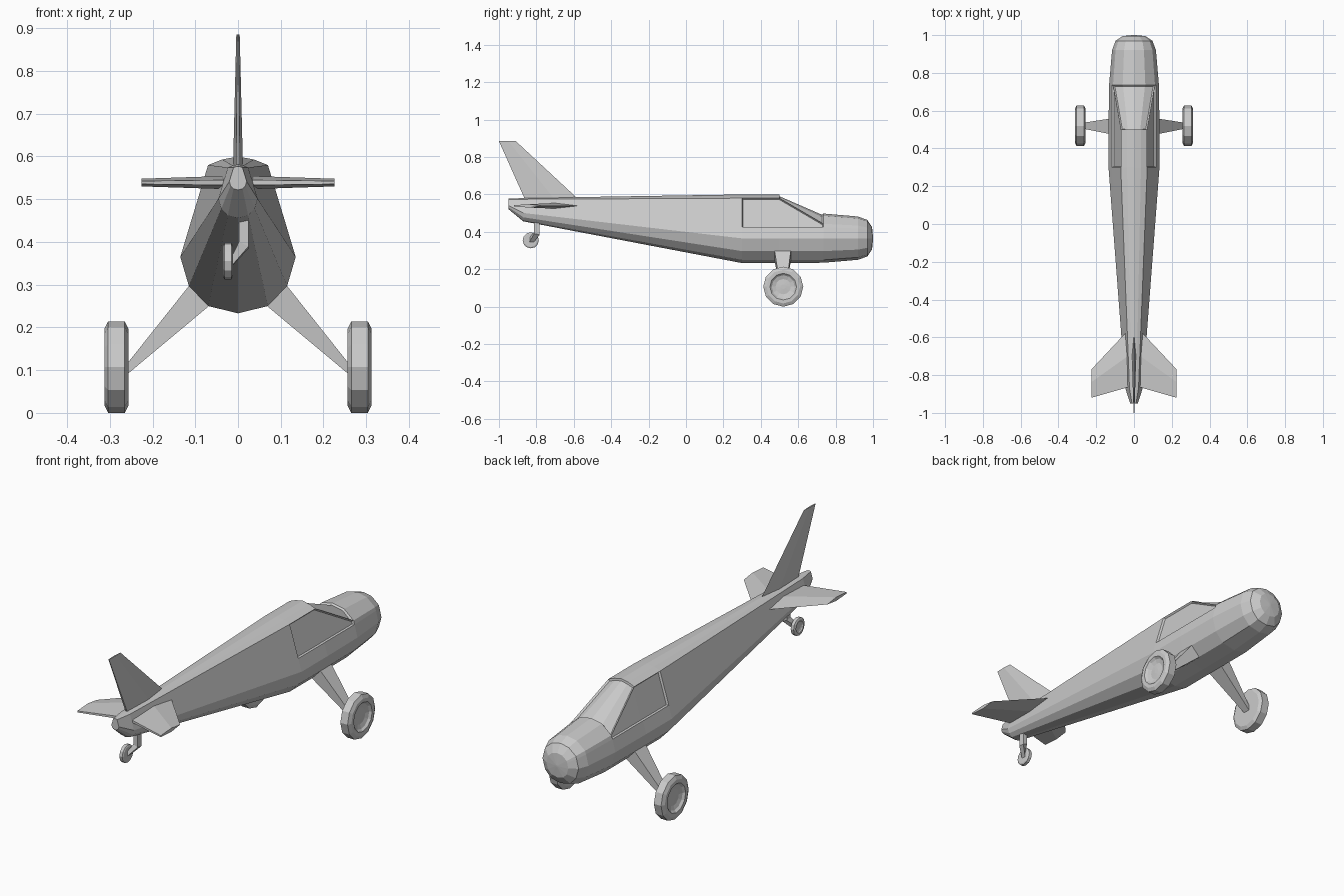
import bpy, bmesh, math
from mathutils import Vector

if "Cube" in bpy.data.objects:
    bpy.data.objects.remove(bpy.data.objects["Cube"])


def finish(bm, name):
    bmesh.ops.recalc_face_normals(bm, faces=bm.faces)
    me = bpy.data.meshes.new(name)
    bm.to_mesh(me)
    bm.free()
    ob = bpy.data.objects.new(name, me)
    bpy.context.collection.objects.link(ob)
    return ob


def loft_bm(rings):
    """Skin closed rings of equal size and cap the ends; return strips of faces."""
    bm = bmesh.new()
    vs = [[bm.verts.new(p) for p in r] for r in rings]
    n = len(vs[0])
    strips = [[bm.faces.new((a[i], a[(i + 1) % n], b[(i + 1) % n], b[i])) for i in range(n)]
              for a, b in zip(vs, vs[1:])]
    bm.faces.new(vs[0])
    bm.faces.new(vs[-1])
    return bm, strips


def loft(name, rings):
    return finish(loft_bm(rings)[0], name)


# Fuselage half sections (x, z), bottom to top
cabin = [(0, .233), (.07, .25), (.115, .297), (.135, .365), (.117, .425),
         (.07, .58), (.037, .593), (0, .6)]
cowl = [(0, .235), (.07, .25), (.113, .297), (.132, .365), (.117, .425),
        (.111, .443), (.06, .486), (0, .498)]


def section(half, y, s=1.0, pivot=0.0, dz=0.0):
    pts = [(x * s, pivot + (z - pivot) * s + dz) for x, z in half]
    full = pts + [(-x, z) for x, z in pts[-2:0:-1]]
    return [Vector((x, y, z)) for x, z in full]


rings = [section(cabin, -.95, .15, .6, -.023),
         section(cabin, -.87, .34, .6, -.019),
         section(cabin, .3), section(cabin, .5), section(cowl, .735),
         section(cowl, .92, .88, .365), section(cowl, .97, .74, .365),
         section(cowl, .995, .45, .365), section(cowl, 1.0, .03, .365)]
bm, strips = loft_bm(rings)
bmesh.ops.recalc_face_normals(bm, faces=bm.faces)
# Recessed side windows and windscreen
for faces in ([strips[2][4], strips[3][4]], [strips[2][9], strips[3][9]], strips[3][5:9]):
    bmesh.ops.inset_region(bm, faces=faces, thickness=.005, depth=-.009,
                           use_even_offset=True, use_boundary=True)
finish(bm, "fuselage")


# Tail surfaces: thin tapered blades
def blade(name, root, tip, place):
    def ring(span, te, le, t):
        m = te + (le - te) * .55
        prof = [(le, 0), (m, t), (te, t * .4), (te, -t * .4), (m, -t)]
        return [place(span, c, h) for c, h in prof]
    return loft(name, [ring(*root), ring(*tip)])


blade("tail_fin", (.56, -.855, -.56, .012), (.885, -1.0, -.91, .004),
      lambda s, c, h: (h, c, s))
for side, sx in (("right", 1), ("left", -1)):
    blade(side + "_tailplane", (.01, -.858, -.54, .016), (.226, -.92, -.77, .009),
          lambda s, c, h: (sx * s, c, .539 + h))


# Wheels: revolved profile (axial, radius) with a dished hub on the outer side
def wheel(name, centre, scale, sx, sides=12):
    prof = [(-.0275, .03), (-.0275, .088), (-.019, .105), (.019, .105), (.0275, .088),
            (.0275, .07), (.018, .06), (.012, .04), (.014, .012)]
    rings = []
    for a, r in prof:
        ring = []
        for i in range(sides):
            t = 2 * math.pi * i / sides
            ring.append(Vector(centre) + scale * Vector((sx * a, r * math.cos(t), r * math.sin(t))))
        rings.append(ring)
    return loft(name, rings)


# Main landing gear
for side, sx in (("right", 1), ("left", -1)):
    wheel(side + "_wheel", (sx * .2845, .52, .107), 1.02, sx)
    loft(side + "_gear_leg", [
        [(sx * .095, .47, .322), (sx * .095, .563, .322), (sx * .05, .563, .265), (sx * .05, .47, .265)],
        [(sx * .262, .503, .112), (sx * .262, .537, .112), (sx * .262, .537, .088), (sx * .262, .503, .088)]])

# Tail wheel and its bent strut
wheel("tail_wheel", (-.0235, -.83, .355), .41, -1)
loft("tail_wheel_strut", [
    [(.002, -.812, .49), (.025, -.812, .49), (.025, -.782, .49), (.002, -.782, .49)],
    [(.002, -.812, .4), (.025, -.812, .39), (.025, -.782, .385), (.002, -.782, .395)],
    [(-.014, -.838, .367), (-.014, -.838, .345), (-.014, -.815, .343), (-.014, -.815, .365)]])
